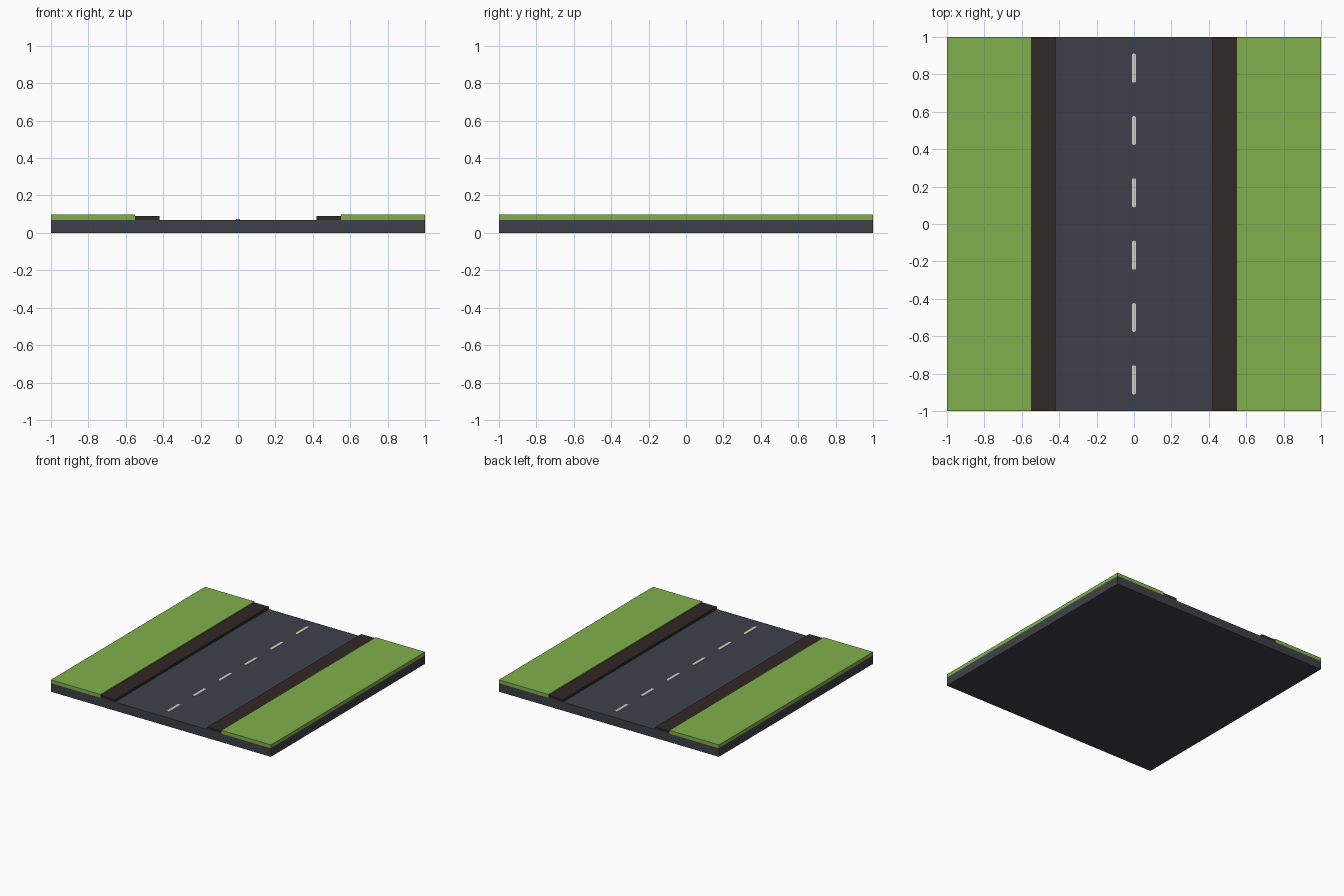
import bpy, bmesh, math

if "Cube" in bpy.data.objects:
    bpy.data.objects.remove(bpy.data.objects["Cube"])


def material(name, rgb):
    m = bpy.data.materials.new(name)
    m.diffuse_color = (*rgb, 1)
    m.use_nodes = True
    m.node_tree.nodes["Principled BSDF"].inputs["Base Color"].default_value = m.diffuse_color
    return m


ASPHALT = material("asphalt", (0.05, 0.053, 0.068))
GRASS = material("grass", (0.216, 0.434, 0.07))
CURB = material("curb", (0.03, 0.021, 0.019))
PAINT = material("paint", (0.64, 0.63, 0.58))


def prism(name, outline, z0, z1, mat):
    """Extrude a closed xy outline from z0 to z1."""
    bm = bmesh.new()
    base = bm.faces.new([bm.verts.new((x, y, z0)) for x, y in outline])
    top = bmesh.ops.extrude_face_region(bm, geom=[base])["geom"]
    verts = [v for v in top if isinstance(v, bmesh.types.BMVert)]
    bmesh.ops.translate(bm, vec=(0, 0, z1 - z0), verts=verts)
    if not any(len(f.verts) and f.calc_center_median().z <= z0 + 1e-6 for f in bm.faces):
        bm.faces.new([v for v in bm.verts if v not in verts])
    bmesh.ops.recalc_face_normals(bm, faces=bm.faces)
    mesh = bpy.data.meshes.new(name)
    bm.to_mesh(mesh)
    bm.free()
    mesh.materials.append(mat)
    ob = bpy.data.objects.new(name, mesh)
    bpy.context.collection.objects.link(ob)
    return ob


def strip(name, x0, x1, z0, z1, mat):
    return prism(name, [(x0, -1), (x1, -1), (x1, 1), (x0, 1)], z0, z1, mat)


# Road slab
strip("road_slab", -1, 1, 0, 0.07, ASPHALT)

# Curbs and raised grass verges on both sides
for side, label in ((-1, "left"), (1, "right")):
    strip(label + "_curb", *sorted((side * 0.42, side * 0.55)), 0.07, 0.09, CURB)
    strip(label + "_grass", *sorted((side * 0.55, side * 1.0)), 0.07, 0.098, GRASS)

# Dashed centre line with rounded ends
R, HALF = 0.012, 0.078
for i in range(6):
    cy = (i - 2.5) / 3
    outline = []
    for k in range(14):
        end = 1 if k < 7 else -1
        a = math.pi * ((k % 7) / 6 + (k >= 7))
        outline.append((R * math.cos(a), cy + end * (HALF - R) + R * math.sin(a)))
    prism(f"lane_dash_{i + 1}", outline, 0.068, 0.073, PAINT)
